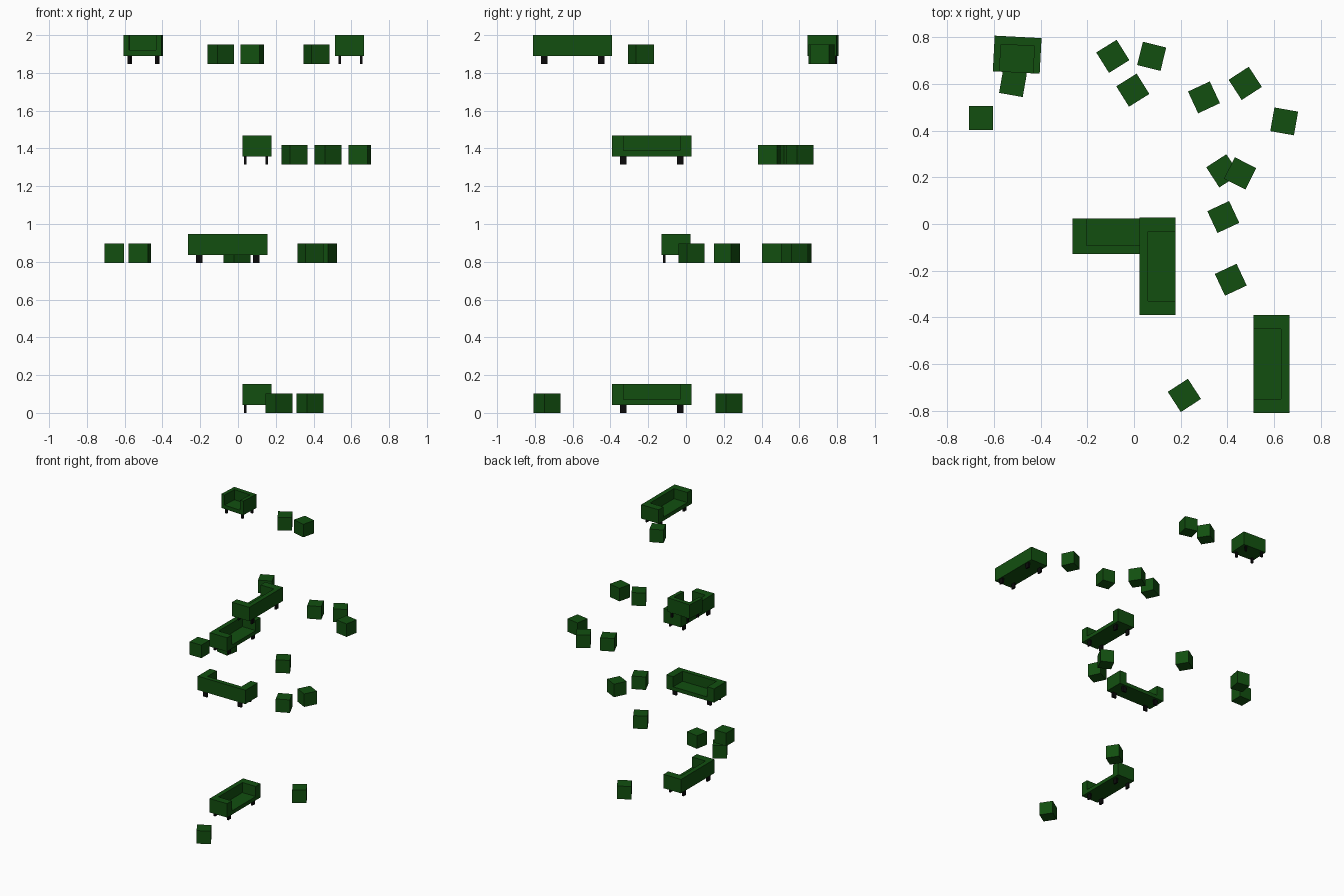
import bpy, bmesh
from math import radians
from mathutils import Matrix, Vector

if "Cube" in bpy.data.objects:
    bpy.data.objects.remove(bpy.data.objects["Cube"])


def material(name, rgb):
    m = bpy.data.materials.new(name)
    m.diffuse_color = (*rgb, 1)
    m.use_nodes = True
    m.node_tree.nodes["Principled BSDF"].inputs["Base Color"].default_value = m.diffuse_color
    return m


green = material("green_fabric", (0.006, 0.078, 0.005))
black = material("black_wood", (0.003, 0.003, 0.003))


def finish(bm, name, mat):
    bmesh.ops.recalc_face_normals(bm, faces=bm.faces)
    me = bpy.data.meshes.new(name)
    bm.to_mesh(me)
    bm.free()
    me.materials.append(mat)
    return me


def add_box(bm, centre, size):
    bmesh.ops.create_cube(bm, size=1, matrix=Matrix.Translation(centre) @ Matrix.Diagonal((*size, 1)))


def raise_faces(bm, faces, height):
    geom = bmesh.ops.extrude_face_region(bm, geom=faces)["geom"]
    verts = [g for g in geom if isinstance(g, bmesh.types.BMVert)]
    bmesh.ops.translate(bm, verts=verts, vec=(0, 0, height))
    return [g for g in geom if isinstance(g, bmesh.types.BMFace)]


LENGTH, DEPTH, HEIGHT = 0.419, 0.153, 0.152
LEG, SEAT, ARM, BACK = 0.042, 0.072, 0.06, 0.036


# Sofa body: 3 x 2 grid raised to seat height, then arms and back raised again
def sofa_body_mesh():
    bm = bmesh.new()
    xs = (-LENGTH / 2, -LENGTH / 2 + ARM, LENGTH / 2 - ARM, LENGTH / 2)
    ys = (-DEPTH / 2, DEPTH / 2 - BACK, DEPTH / 2)
    v = [[bm.verts.new((x, y, LEG)) for x in xs] for y in ys]
    base = [bm.faces.new((v[j][i], v[j][i + 1], v[j + 1][i + 1], v[j + 1][i]))
            for j in range(2) for i in range(3)]
    # keep a copy of the underside so the body stays closed
    under = bmesh.ops.duplicate(bm, geom=base)["geom"]
    top = raise_faces(bm, base, SEAT - LEG)
    bmesh.ops.delete(bm, geom=[f for f in base if f.is_valid], context='FACES_ONLY')
    rim = [f for f in top if not (abs(f.calc_center_median().x) < 0.05
                                  and f.calc_center_median().y < 0.03)]
    raise_faces(bm, rim, HEIGHT - SEAT)
    bmesh.ops.delete(bm, geom=[f for f in rim if f.is_valid], context='FACES_ONLY')
    bmesh.ops.remove_doubles(bm, verts=bm.verts, dist=1e-5)
    return finish(bm, "sofa_body", green)


# Four flat legs
def sofa_legs_mesh():
    bm = bmesh.new()
    for x in (-0.151, 0.151):
        for y in (-0.052, 0.063):
            add_box(bm, (x, y, LEG / 2), (0.034, 0.013, LEG))
    return finish(bm, "sofa_legs", black)


# Cube stool
def stool_mesh():
    bm = bmesh.new()
    add_box(bm, (0, 0, 0.0515), (0.103, 0.103, 0.103))
    return finish(bm, "stool", green)


def place(name, mesh, loc, angle, width=1.0):
    ob = bpy.data.objects.new(name, mesh)
    bpy.context.collection.objects.link(ob)
    ob.location = loc
    ob.rotation_euler.z = radians(angle)
    ob.scale.x = width
    return ob


body, legs, stool = sofa_body_mesh(), sofa_legs_mesh(), stool_mesh()
FLOORS = (0, 0.794, 1.316, 1.848)

# Sofas and armchair: name, floor, x, y, facing angle, width factor
for name, floor, x, y, angle, width in (
        ("ground_sofa", 0, 0.101, -0.181, 90, 1),
        ("first_floor_sofa", 1, -0.054, -0.052, 180, 1),
        ("second_floor_sofa", 2, 0.101, -0.181, 90, 1),
        ("top_floor_sofa", 3, 0.590, -0.600, -90, 1),
        ("armchair", 3, -0.501, 0.726, -3, 0.48)):
    place(name + "_body", body, (x, y, FLOORS[floor]), angle, width)
    place(name + "_legs", legs, (x, y, FLOORS[floor]), angle, width)

# Stools: x, y, angle per floor
stools = (
    ((0.216, -0.735, 33), (0.381, 0.228, 33)),
    ((-0.656, 0.455, 0), (-0.519, 0.604, -10), (-0.005, 0.574, 32),
     (0.455, 0.217, -27), (0.383, 0.030, 25)),
    ((0.300, 0.543, 25), (0.477, 0.603, 33), (0.644, 0.440, -10)),
    ((-0.091, 0.719, 32), (0.076, 0.719, -14), (0.415, -0.239, 25)),
)
for floor, group in enumerate(stools):
    for x, y, angle in group:
        place("stool", stool, (x, y, FLOORS[floor]), angle)
